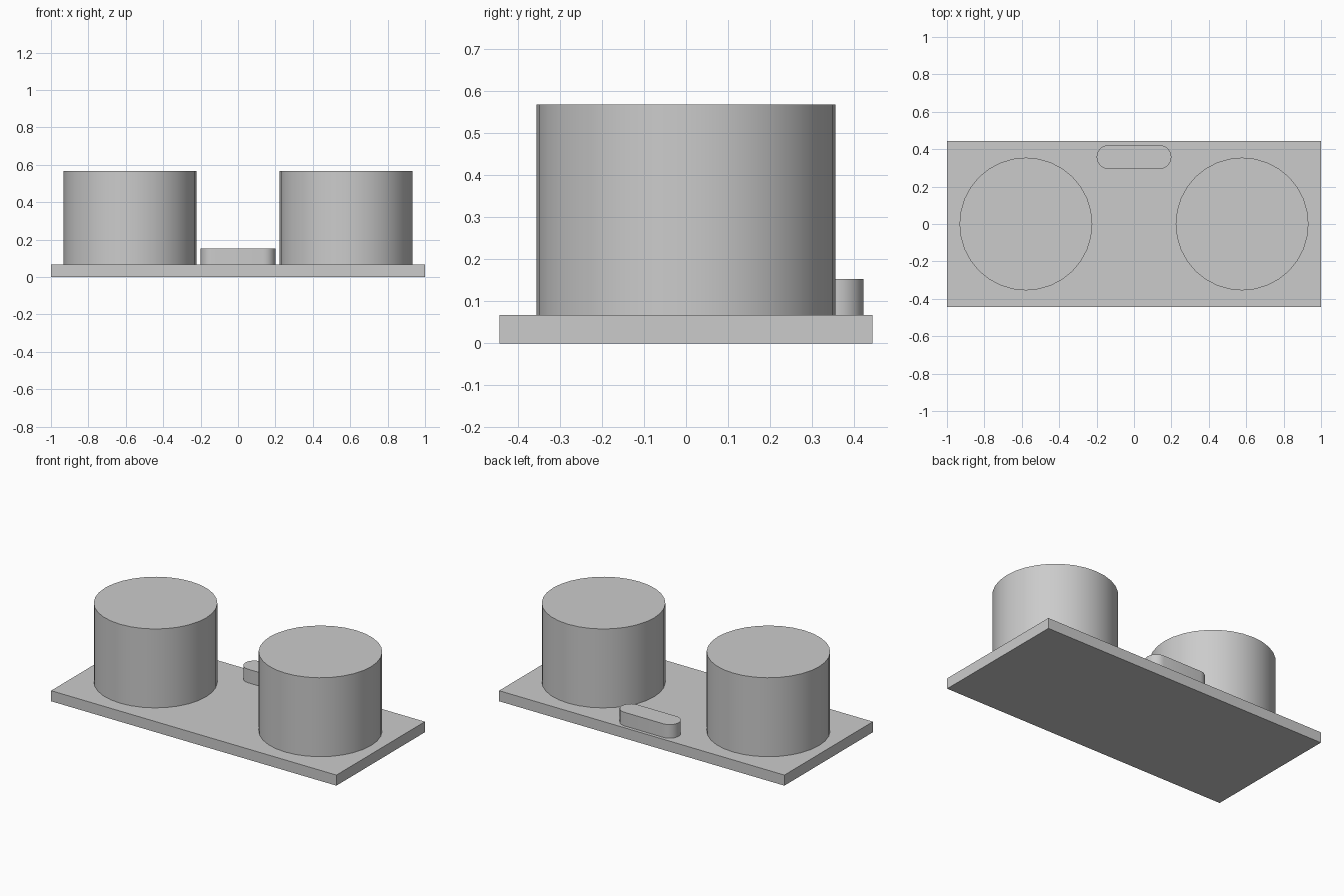
import bpy
import bmesh
import math

cube = bpy.data.objects.get("Cube")
if cube:
    bpy.data.objects.remove(cube, do_unlink=True)

grey = bpy.data.materials.new("plain_grey")
grey.use_nodes = True
grey.diffuse_color = (0.6, 0.6, 0.6, 1)
grey.node_tree.nodes["Principled BSDF"].inputs["Base Color"].default_value = (0.6, 0.6, 0.6, 1)

BASE_TOP = 0.067


def extrude_outline(name, points, z0, z1, smooth=True):
    """Solid prism from a counter-clockwise outline."""
    bm = bmesh.new()
    face = bm.faces.new([bm.verts.new((x, y, z0)) for x, y in points])
    side = bmesh.ops.extrude_face_region(bm, geom=[face])
    top = [v for v in side["geom"] if isinstance(v, bmesh.types.BMVert)]
    bmesh.ops.translate(bm, verts=top, vec=(0, 0, z1 - z0))
    bmesh.ops.recalc_face_normals(bm, faces=bm.faces)
    mesh = bpy.data.meshes.new(name)
    bm.to_mesh(mesh)
    bm.free()
    mesh.materials.append(grey)
    obj = bpy.data.objects.new(name, mesh)
    bpy.context.collection.objects.link(obj)
    if smooth:
        bpy.ops.object.select_all(action="DESELECT")
        obj.select_set(True)
        bpy.context.view_layer.objects.active = obj
        bpy.ops.object.shade_smooth_by_angle(angle=math.radians(30))
    return obj


def arc(cx, cy, radius, start, sweep, steps):
    """Points along an arc, angles in degrees."""
    angles = [math.radians(start + sweep * i / steps) for i in range(steps + 1)]
    return [(cx + radius * math.cos(a), cy + radius * math.sin(a)) for a in angles]


# Flat rectangular board
extrude_outline("base_board", [(-1, -0.443), (1, -0.443), (1, 0.443), (-1, 0.443)],
                0, BASE_TOP, smooth=False)

# Two tall round drums
for side, sign in (("left", 1), ("right", -1)):
    outline = arc(sign * 0.578, 0, 0.355, 0, 360, 32)[:-1]
    extrude_outline(side + "_drum", outline, BASE_TOP, 0.567)

# Small round-ended block at the back edge
END_RADIUS = 0.064
END_X = 0.2 - END_RADIUS
outline = (arc(END_X, 0.358, END_RADIUS, -90, 180, 12)
           + arc(-END_X, 0.358, END_RADIUS, 90, 180, 12))
extrude_outline("rounded_block", outline, BASE_TOP, 0.153)
